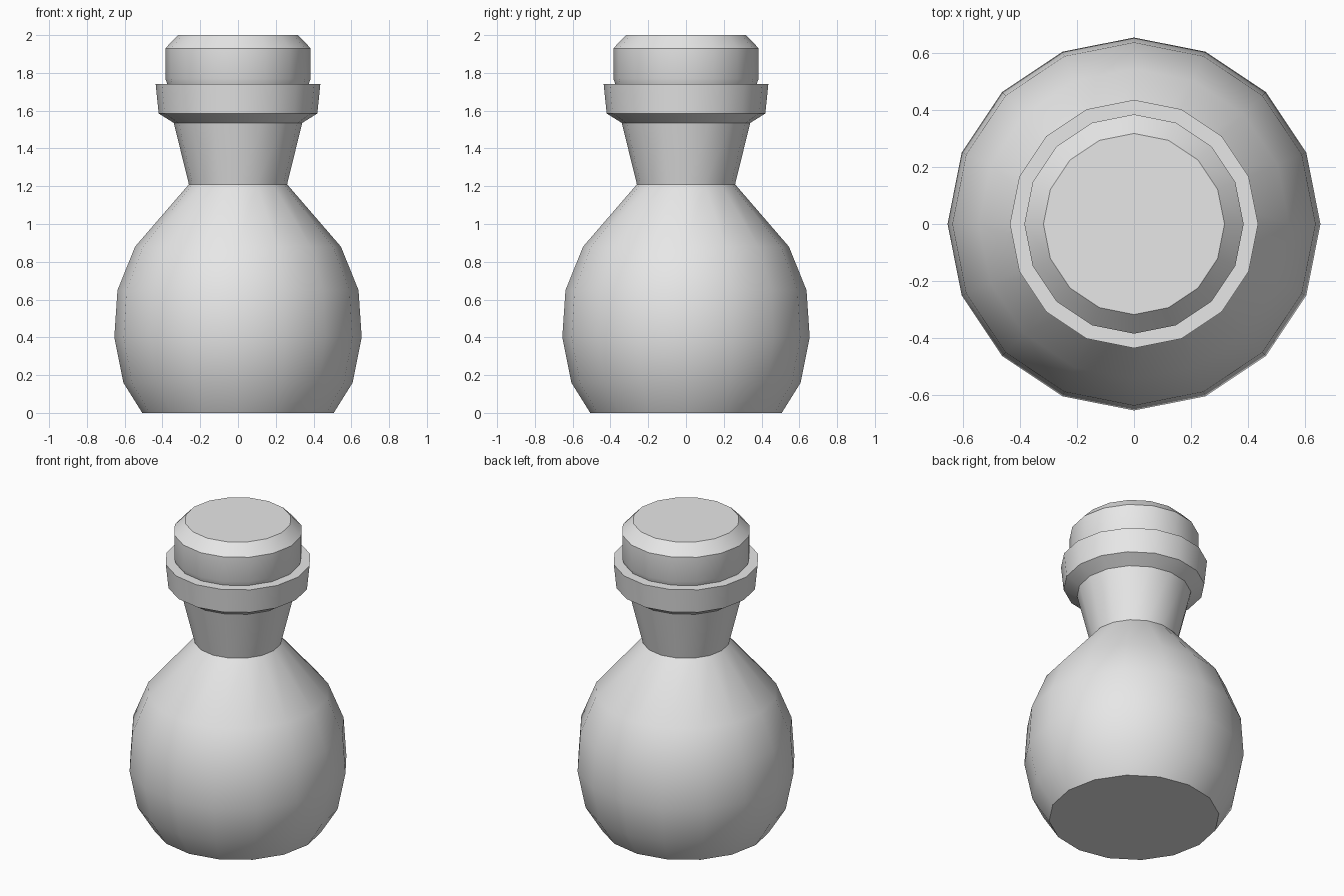
import bpy
import bmesh
from math import cos, sin, radians, tau

SIDES = 16

cube = bpy.data.objects.get("Cube")
if cube:
    bpy.data.objects.remove(cube, do_unlink=True)

grey = bpy.data.materials.new("plain grey")
grey.use_nodes = True
grey.diffuse_color = (0.8, 0.8, 0.8, 1)
grey.node_tree.nodes["Principled BSDF"].inputs["Base Color"].default_value = grey.diffuse_color


def lathe(name, profile):
    """Turn a (radius, height) profile around z and cap both ends."""
    bm = bmesh.new()
    angles = [tau * i / SIDES for i in range(SIDES)]
    rings = [[bm.verts.new((r * cos(a), r * sin(a), z)) for a in angles]
             for r, z in profile]
    for low, high in zip(rings, rings[1:]):
        for i in range(SIDES):
            j = (i + 1) % SIDES
            bm.faces.new((low[i], low[j], high[j], high[i]))
    bm.faces.new(rings[0][::-1])
    bm.faces.new(rings[-1])
    mesh = bpy.data.meshes.new(name)
    bm.to_mesh(mesh)
    bm.free()
    mesh.materials.append(grey)
    obj = bpy.data.objects.new(name, mesh)
    bpy.context.collection.objects.link(obj)
    bpy.ops.object.select_all(action="DESELECT")
    obj.select_set(True)
    bpy.context.view_layer.objects.active = obj
    bpy.ops.object.shade_smooth_by_angle(angle=radians(30))
    return obj


# Round belly, flared neck and thick lip
lathe("bottle", [
    (0.507, 0), (0.607, 0.16), (0.655, 0.4), (0.638, 0.65), (0.545, 0.88),
    (0.26, 1.21), (0.34, 1.535), (0.42, 1.585), (0.436, 1.74),
])

# Chamfered stopper sitting in the lip
lathe("stopper", [(0.37, 1.73), (0.385, 1.77), (0.385, 1.93), (0.318, 2)])
